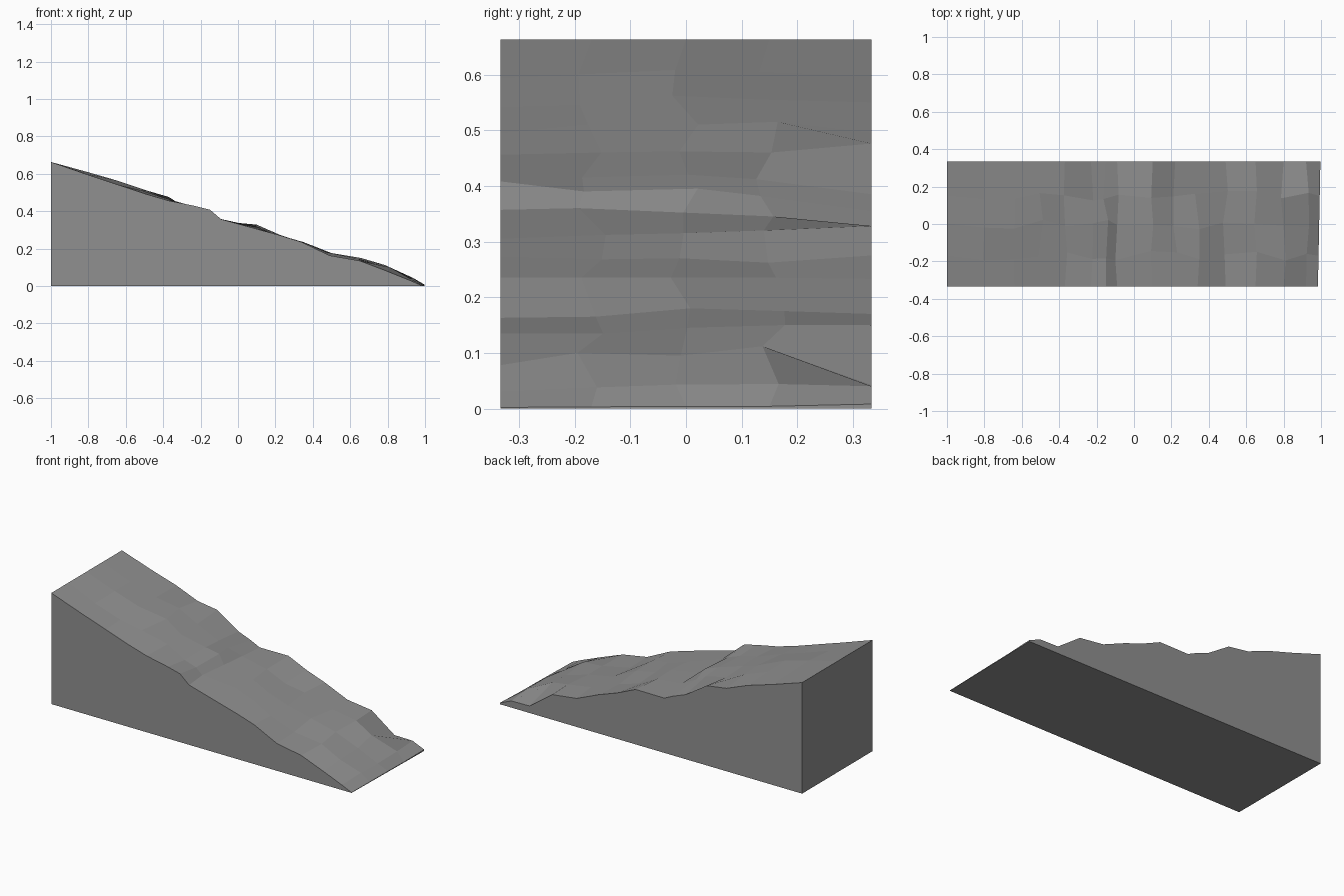
import bpy, bmesh, math, random

if "Cube" in bpy.data.objects:
    bpy.data.objects.remove(bpy.data.objects["Cube"])

random.seed(4)

# Slope stations along x, and heights of five strips from front to back
XS = [-1, -.80, -.64, -.50, -.37, -.23, -.15, -.09, .10, .22, .34, .49, .65, .80, .92, .99]
STRIPS = [
    (-.333, [.663, .594, .541, .494, .456, .428, .408, .357, .305, .272, .235, .163, .135, .078, .030, .002]),
    (-.17, [.663, .600, .545, .510, .460, .415, .390, .360, .312, .268, .235, .165, .135, .100, .038, .003]),
    (.00, [.663, .608, .562, .510, .462, .420, .395, .352, .315, .270, .235, .180, .145, .095, .043, .004]),
    (.15, [.663, .605, .555, .515, .460, .412, .382, .345, .320, .262, .235, .175, .150, .112, .044, .004]),
    (.333, [.663, .598, .550, .495, .476, .385, .355, .327, .328, .275, .233, .170, .150, .042, .040, .008]),
]

bm = bmesh.new()

# Rough sloping top
grid = []
for y, heights in STRIPS:
    row = []
    for i, (x, z) in enumerate(zip(XS, heights)):
        inner_x = 0 < i < len(XS) - 1
        inner_y = abs(y) < .3
        dx = random.uniform(-.015, .015) if inner_x and inner_y else 0
        dy = random.uniform(-.03, .03) if inner_x and inner_y else 0
        if i == len(XS) - 1:
            dx = .02 * y
        row.append(bm.verts.new((x + dx, y + dy, z)))
    grid.append(row)
for a, b in zip(grid, grid[1:]):
    for i in range(len(XS) - 1):
        bm.faces.new((a[i], a[i + 1], b[i + 1], b[i]))

# Straight sides, back wall and flat base
ext = bmesh.ops.extrude_face_region(bm, geom=bm.faces[:], use_keep_orig=True)
base = [g for g in ext["geom"] if isinstance(g, bmesh.types.BMVert)]
for v in base:
    v.co.z = 0
bmesh.ops.recalc_face_normals(bm, faces=bm.faces[:])
base_faces = [f for f in bm.faces if all(v.co.z == 0 for v in f.verts)]
bmesh.ops.dissolve_faces(bm, faces=base_faces)

mesh = bpy.data.meshes.new("rocky_ramp")
bm.to_mesh(mesh)
bm.free()
ramp = bpy.data.objects.new("rocky_ramp", mesh)
bpy.context.collection.objects.link(ramp)

# Dark grey stone
stone = bpy.data.materials.new("dark_stone")
stone.diffuse_color = (.28, .28, .28, 1)
stone.use_nodes = True
stone.node_tree.nodes["Principled BSDF"].inputs["Base Color"].default_value = stone.diffuse_color
mesh.materials.append(stone)
